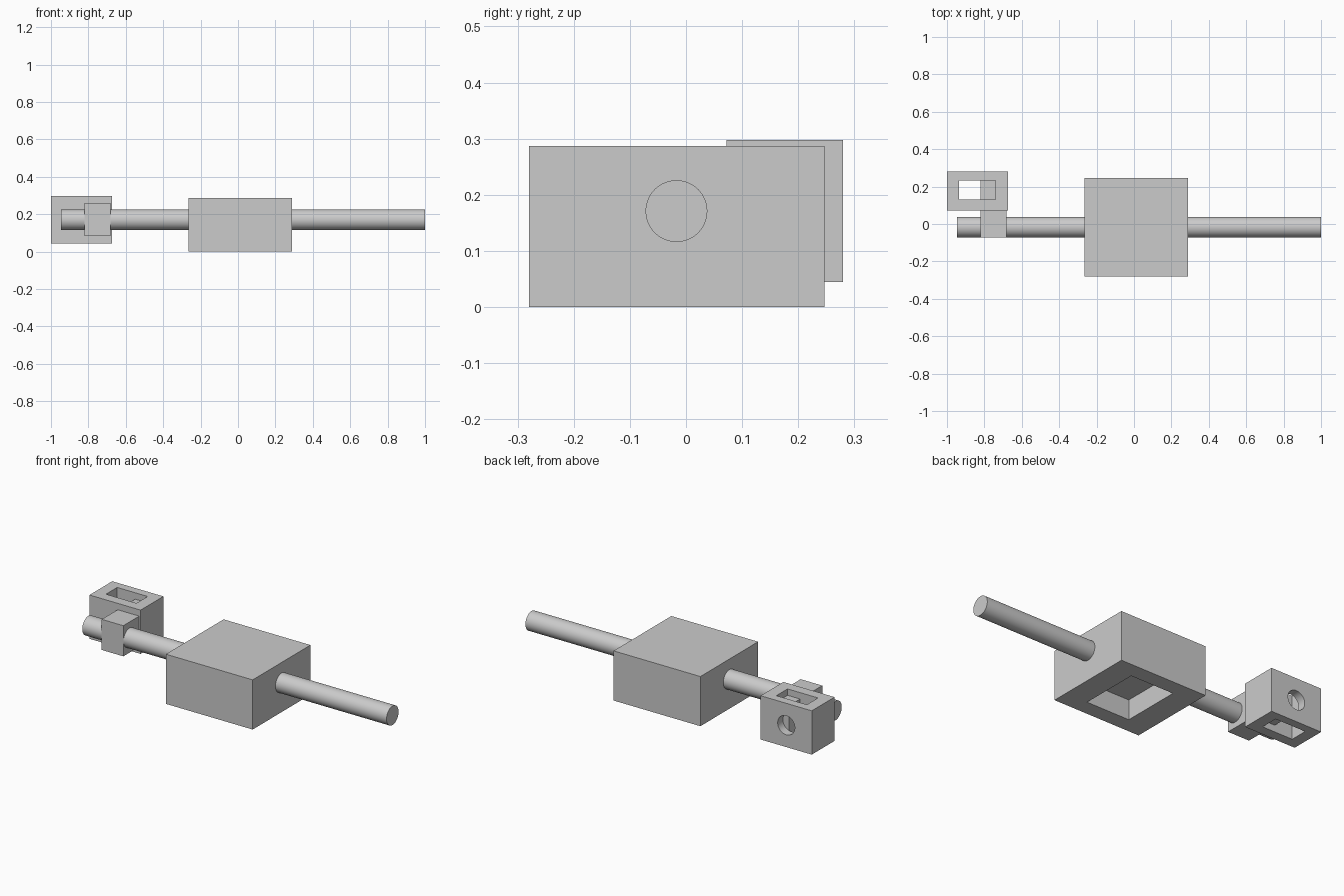
import bpy
import math

cube = bpy.data.objects.get("Cube")
if cube:
    bpy.data.objects.remove(cube, do_unlink=True)

# One plain grey for everything
grey = bpy.data.materials.new("plain grey")
grey.use_nodes = True
colour = (0.6, 0.6, 0.6, 1)
grey.diffuse_color = colour
grey.node_tree.nodes["Principled BSDF"].inputs["Base Color"].default_value = colour


def finish(name):
    obj = bpy.context.object
    obj.name = name
    obj.data.materials.append(grey)
    return obj


def box(name, x, y, z):
    """Box from (low, high) ranges on each axis."""
    spans = (x, y, z)
    bpy.ops.mesh.primitive_cube_add(size=1, location=[(a + b) / 2 for a, b in spans])
    bpy.context.object.scale = [b - a for a, b in spans]
    bpy.ops.object.transform_apply(location=False, rotation=False, scale=True)
    return finish(name)


def cylinder(name, radius, length, centre, rotation):
    bpy.ops.mesh.primitive_cylinder_add(vertices=64, radius=radius, depth=length,
                                        location=centre, rotation=rotation)
    return finish(name)


def cut(target, cutter):
    """Subtract the cutter from the target, then remove it."""
    mod = target.modifiers.new("cut", "BOOLEAN")
    mod.operation = "DIFFERENCE"
    mod.solver = "EXACT"
    mod.object = cutter
    bpy.context.view_layer.objects.active = target
    bpy.ops.object.modifier_apply(modifier=mod.name)
    bpy.data.objects.remove(cutter, do_unlink=True)


def smooth(obj):
    bpy.ops.object.select_all(action="DESELECT")
    obj.select_set(True)
    bpy.context.view_layer.objects.active = obj
    bpy.ops.object.shade_smooth_by_angle(angle=math.radians(30))


AXIS_Y, AXIS_Z, RADIUS = -0.017, 0.171, 0.055

# Main housing with a rectangular pocket underneath
housing = box("housing", (-0.265, 0.29), (-0.28, 0.247), (0, 0.287))
cut(housing, box("pocket_cutter", (-0.125, 0.15), (-0.19, 0.157), (-0.1, 0.115)))

# Long rod through the housing
rod = cylinder("rod", RADIUS, 1.945, (0.0275, AXIS_Y, AXIS_Z), (0, math.pi / 2, 0))
smooth(rod)

# Slotted end block with a round hole in its back wall
block = box("slotted_block", (-1, -0.673), (0.072, 0.28), (0.045, 0.298))
cut(block, box("slot_cutter", (-0.935, -0.74), (0.13, 0.232), (-0.1, 0.5)))
cut(block, cylinder("hole_cutter", RADIUS, 0.2, (-0.837, 0.28, AXIS_Z), (math.pi / 2, 0, 0)))
smooth(block)

# Arm joining the rod to the block and reaching into its slot
box("arm", (-0.82, -0.682), (-0.073, 0.232), (0.084, 0.261))
